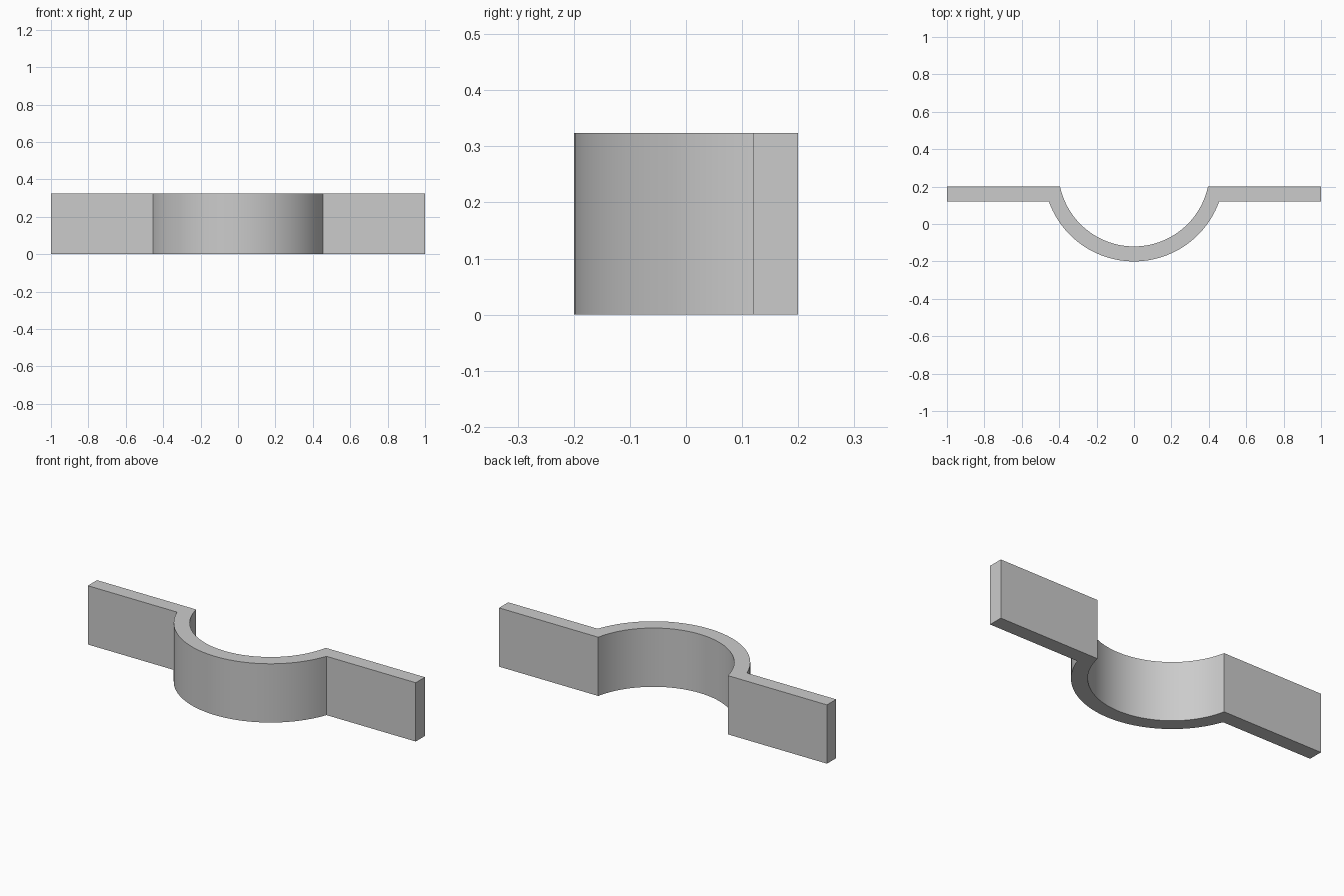
import bpy, bmesh, math

cube = bpy.data.objects.get("Cube")
if cube:
    bpy.data.objects.remove(cube, do_unlink=True)

HEIGHT = 0.324
BACK, THICK = 0.2, 0.08
R_IN = 0.404
R_OUT = R_IN + THICK
CENTRE_Y = R_IN - 0.12
SEGMENTS = 48

grey = bpy.data.materials.new("plain grey")
grey.use_nodes = True
colour = (0.6, 0.6, 0.6, 1)
grey.diffuse_color = colour
grey.node_tree.nodes["Principled BSDF"].inputs["Base Color"].default_value = colour


def arc(radius, end_y):
    """Points of the saddle arc, from left to right, ending at height end_y."""
    half = math.acos((CENTRE_Y - end_y) / radius)
    angles = [half * (2 * i / SEGMENTS - 1) for i in range(SEGMENTS + 1)]
    return [(radius * math.sin(a), CENTRE_Y - radius * math.cos(a)) for a in angles]


# Inner and outer outlines: flat tab, saddle arc, flat tab
inner = [(-1, BACK)] + arc(R_IN, BACK) + [(1, BACK)]
outer = [(-1, BACK - THICK)] + arc(R_OUT, BACK - THICK) + [(1, BACK - THICK)]

# Strip of quads between the outlines, extruded upward
bm = bmesh.new()
rows = [[bm.verts.new((x, y, 0)) for x, y in line] for line in (inner, outer)]
for i in range(len(inner) - 1):
    bm.faces.new((rows[0][i], rows[0][i + 1], rows[1][i + 1], rows[1][i]))
result = bmesh.ops.extrude_face_region(bm, geom=bm.faces[:])
top = [g for g in result["geom"] if isinstance(g, bmesh.types.BMVert)]
bmesh.ops.translate(bm, verts=top, vec=(0, 0, HEIGHT))
bmesh.ops.recalc_face_normals(bm, faces=bm.faces[:])

mesh = bpy.data.meshes.new("pipe_saddle_bracket")
bm.to_mesh(mesh)
bm.free()
mesh.materials.append(grey)
bracket = bpy.data.objects.new("pipe_saddle_bracket", mesh)
bpy.context.collection.objects.link(bracket)

# Smooth the curve, keep corners sharp
bpy.ops.object.select_all(action="DESELECT")
bracket.select_set(True)
bpy.context.view_layer.objects.active = bracket
bpy.ops.object.shade_smooth_by_angle(angle=math.radians(30))
